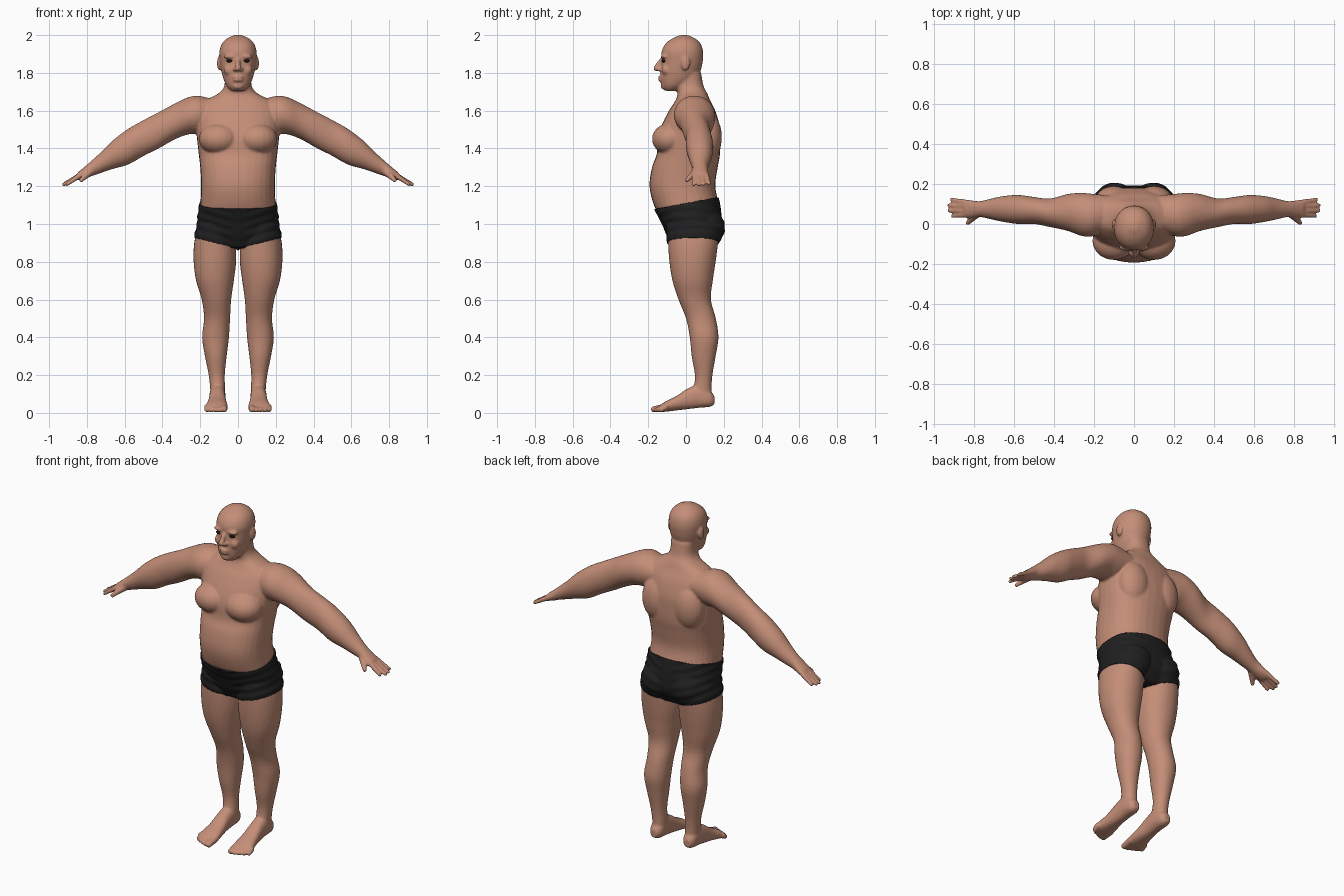
import bpy, bmesh, math
from mathutils import Vector, Matrix

cube = bpy.data.objects.get("Cube")
if cube:
    bpy.data.objects.remove(cube)


def material(name, color, rough=0.6):
    m = bpy.data.materials.new(name)
    m.use_nodes = True
    m.diffuse_color = (*color, 1)
    bsdf = m.node_tree.nodes["Principled BSDF"]
    bsdf.inputs["Base Color"].default_value = (*color, 1)
    bsdf.inputs["Roughness"].default_value = rough
    return m


skin = material("skin", (0.55, 0.27, 0.185))
cloth = material("black cloth", (0.014, 0.014, 0.015))
dark = material("eye dark", (0.008, 0.007, 0.007))


def make_object(name, bm, mat):
    mesh = bpy.data.meshes.new(name)
    bm.to_mesh(mesh)
    bm.free()
    mesh.materials.append(mat)
    mesh.shade_smooth()
    ob = bpy.data.objects.new(name, mesh)
    bpy.context.collection.objects.link(ob)
    return ob


def resample(rows, steps=4):
    """Smooth curve through the section rows."""
    rows = [Vector(r) for r in rows]
    pts = [rows[0]] + rows + [rows[-1]]
    out = []
    for a, b, c, d in zip(pts, pts[1:], pts[2:], pts[3:]):
        for k in range(steps):
            t = k / steps
            out.append(b + (c - a) * (t / 2) + (a * 2 - b * 5 + c * 4 - d) * (t * t / 2)
                       + (b * 3 - a - c * 3 + d) * (t ** 3 / 2))
    return out + [rows[-1]]


def loft(bm, axis, rows, power=2.0, sides=32):
    """Closed skin over sections: position, then min and max on the other two axes."""
    rings = []
    for pos, a0, a1, b0, b1 in resample(rows):
        ring = []
        for i in range(sides):
            ang = math.tau * i / sides
            c, s = math.cos(ang), math.sin(ang)
            c = math.copysign(abs(c) ** (2 / power), c)
            s = math.copysign(abs(s) ** (2 / power), s)
            co = [(a0 + a1 + (a1 - a0) * c) / 2, (b0 + b1 + (b1 - b0) * s) / 2]
            co.insert(axis, pos)
            ring.append(bm.verts.new(co))
        rings.append(ring)
    for lo, hi in zip(rings, rings[1:]):
        for i in range(sides):
            j = (i + 1) % sides
            bm.faces.new((lo[i], lo[j], hi[j], hi[i]))
    bm.faces.new(rings[0])
    bm.faces.new(rings[-1])


def blob(bm, center, size):
    m = Matrix.Translation(center) @ Matrix.Diagonal((*size, 1))
    bmesh.ops.create_uvsphere(bm, u_segments=20, v_segments=14, radius=1, matrix=m)


def digit(bm, start, end, r0, r1, count=9):
    """Finger or toe as a tapering run of balls."""
    for k in range(count):
        t = k / (count - 1)
        blob(bm, Vector(start).lerp(Vector(end), t), [r0 + (r1 - r0) * t] * 3)


body = bmesh.new()

# Left leg
loft(body, 2, [
    (0.05, .070, .146, .035, .14), (0.12, .068, .147, .04, .135), (0.2, .07, .155, .047, .14),
    (0.3, .06, .175, .03, .157), (0.4, .048, .19, .02, .172), (0.5, .042, .18, .0, .158),
    (0.6, .036, .192, -.04, .132), (0.7, .022, .222, -.072, .142), (0.8, .01, .235, -.088, .157),
    (0.9, .012, .232, -.095, .17), (1.0, .03, .21, -.1, .18)], 2.1)

# Left foot and toes
loft(body, 1, [
    (-.145, .06, .16, .006, .035), (-.11, .054, .172, .006, .06), (-.05, .06, .16, .013, .09),
    (0.01, .066, .153, .02, .13), (0.07, .066, .15, .027, .15), (0.125, .072, .145, .032, .12),
    (0.15, .09, .128, .045, .09)], 2.3)
for i, tip in enumerate((-.170, -.168, -.158, -.147, -.132)):
    r = 0.013 if i else 0.017
    x = 0.073 + 0.023 * i
    digit(body, (x, -.11, .03), (x, tip, r + .002), r + .003, r)

# Left arm
loft(body, 0, [
    (0.10, -.02, .14, 1.52, 1.65), (0.2, -.06, .15, 1.48, 1.678), (0.26, -.06, .155, 1.475, 1.672),
    (0.33, -.035, .15, 1.45, 1.64), (0.42, -.015, .127, 1.40, 1.592), (0.5, 0, .135, 1.36, 1.55),
    (0.58, 0, .145, 1.315, 1.505), (0.66, .012, .138, 1.292, 1.445), (0.72, .025, .125, 1.272, 1.385),
    (0.77, .035, .114, 1.255, 1.34), (0.81, .03, .118, 1.24, 1.305), (0.85, .032, .12, 1.23, 1.272)])

# Left hand digits
for y0, y1, x1, z1 in ((.046, .04, .905, 1.21), (.066, .067, .922, 1.209),
                       (.087, .094, .922, 1.211), (.107, .122, .91, 1.216)):
    digit(body, (.83, y0, 1.262), (x1, y1, z1), .015, .0105)
digit(body, (.785, .05, 1.275), (.83, .005, 1.232), .021, .012)

# Left chest, shoulder blade, buttock, ear and face forms
for center, size in (
        ((.1, -.085, 1.45), (.108, .095, .083)),
        ((.1, .115, 1.46), (.095, .075, .13)),
        ((.095, .1, .98), (.1, .1, .1)),
        ((.1, -.002, 1.85), (.011, .024, .038)),
        ((.04, -.115, 1.886), (.036, .02, .011)),
        ((.046, -.104, 1.815), (.03, .024, .028)),
        ((.016, -.143, 1.818), (.012, .014, .01))):
    blob(body, center, size)

# Copy everything so far to the right side
copy = bmesh.ops.duplicate(body, geom=body.verts[:] + body.edges[:] + body.faces[:])["geom"]
for v in copy:
    if isinstance(v, bmesh.types.BMVert):
        v.co.x *= -1


def centred(rows):
    return [(z, -w, w, y0, y1) for z, w, y0, y1 in rows]


# Torso and neck
loft(body, 2, centred([
    (0.88, .14, -.06, .14), (0.95, .2, -.10, .18), (1.0, .212, -.12, .185), (1.1, .2, -.17, .175),
    (1.2, .195, -.193, .155), (1.3, .2, -.18, .168), (1.37, .208, -.155, .18), (1.45, .217, -.15, .182),
    (1.52, .222, -.13, .178), (1.6, .215, -.09, .155), (1.65, .18, -.058, .13), (1.69, .105, -.045, .113),
    (1.73, .073, -.055, .093), (1.8, .07, -.05, .08)]), 2.3)

# Head
loft(body, 2, centred([
    (1.705, .035, -.112, -.05), (1.73, .06, -.128, .0), (1.77, .078, -.135, .055),
    (1.82, .09, -.134, .08), (1.87, .097, -.13, .09), (1.91, .099, -.13, .091),
    (1.95, .088, -.112, .08), (1.98, .062, -.077, .052), (2.0, .02, -.03, .01)]), 2.1)

# Nose, lips and chin
digit(body, (0, -.132, 1.868), (0, -.157, 1.824), .011, .016)
for center, size in (((0, -.135, 1.778), (.03, .015, .006)), ((0, -.133, 1.761), (.027, .016, .007)),
                     ((0, -.115, 1.73), (.03, .02, .018))):
    blob(body, center, size)
bmesh.ops.recalc_face_normals(body, faces=body.faces)

# Fuse the forms into one smooth skin
body_ob = make_object("body", body, skin)
fuse = body_ob.modifiers.new("fuse", "REMESH")
fuse.mode = "VOXEL"
fuse.voxel_size = 0.0065
fuse.use_smooth_shade = True
soften = body_ob.modifiers.new("soften", "SMOOTH")
soften.factor = 0.5
soften.iterations = 5
fused = bpy.data.meshes.new_from_object(body_ob.evaluated_get(bpy.context.evaluated_depsgraph_get()))
body_ob.modifiers.clear()
body_ob.data = fused
fused.materials.clear()
fused.materials.append(skin)
fused.shade_smooth()

# Shorts: the left hip surface trimmed at waist and hem, pushed out, then mirrored
shorts = bmesh.new()
shorts.from_mesh(fused)
for point, normal in (((0, 0, 0), (-1, 0, 0)), ((0, 0, 1.11), (0, -.18, 1)), ((0, 0, .87), (.25, 0, -1))):
    bmesh.ops.bisect_plane(shorts, geom=shorts.verts[:] + shorts.edges[:] + shorts.faces[:],
                           plane_co=point, plane_no=normal, clear_outer=True)
shorts.normal_update()
for v in shorts.verts:
    seam = v.co.x < 0.0001
    fold = math.sin(v.co.z * 130 - v.co.x * 40) * min(v.co.x * 15, 1)
    v.co += v.normal * (0.007 + 0.002 * fold)
    v.co.x = 0 if seam else max(v.co.x, 0)
shorts_ob = make_object("shorts", shorts, cloth)
mirror = shorts_ob.modifiers.new("mirror", "MIRROR")
mirror.merge_threshold = 0.0005
hem = shorts_ob.modifiers.new("hem", "SOLIDIFY")
hem.thickness = 0.01
hem.offset = -1

# Eyes
for side, name in ((1, "left_eye"), (-1, "right_eye")):
    eye = bmesh.new()
    blob(eye, (0.043 * side, -.117, 1.864), (.018, .012, .009))
    make_object(name, eye, dark)
